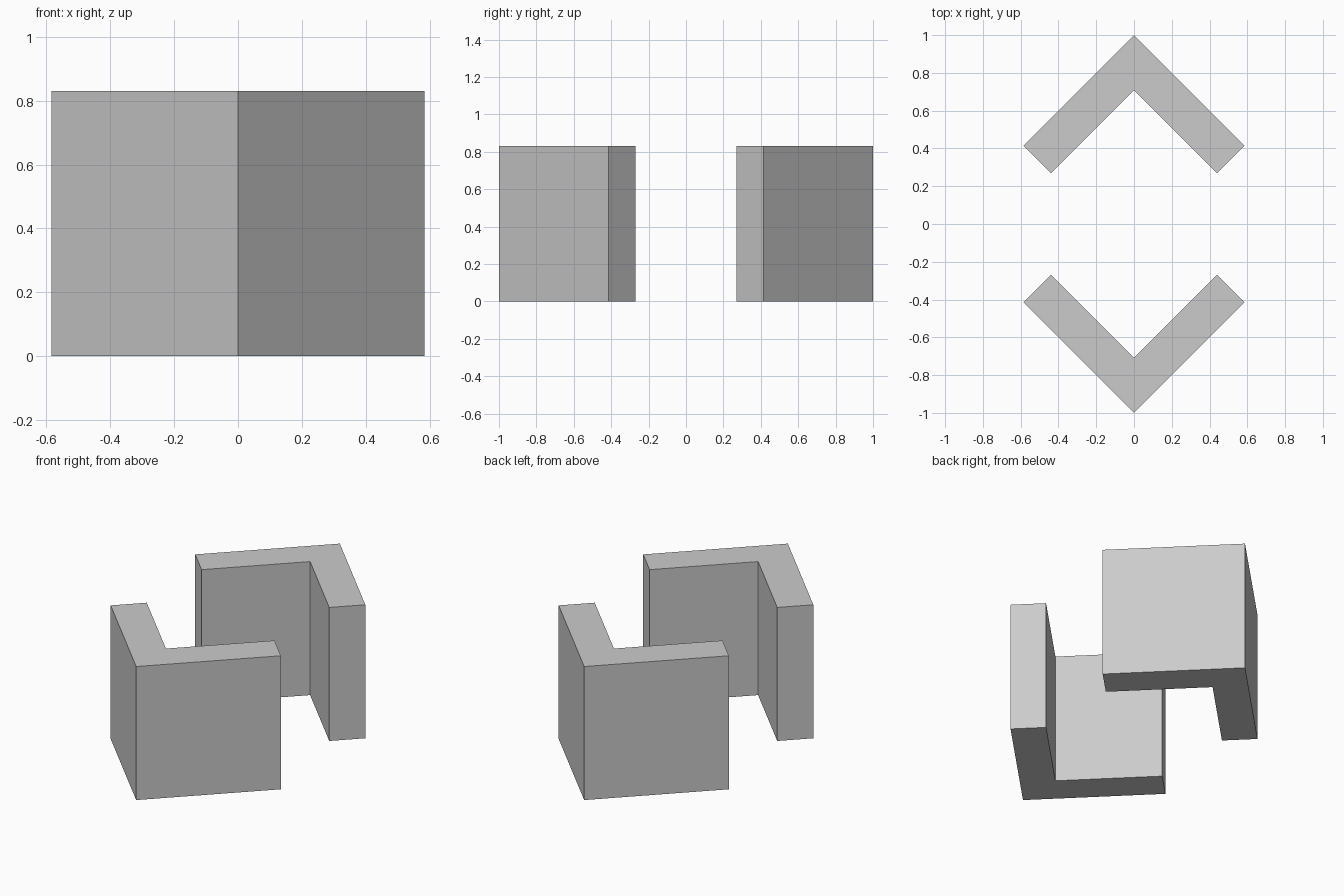
import bpy
import bmesh

if "Cube" in bpy.data.objects:
    bpy.data.objects.remove(bpy.data.objects["Cube"])

HEIGHT = 0.83
# Right-angled L wall seen from above, corner pointing to +y
PROFILE = [(0, 1), (-0.585, 0.415), (-0.439, 0.269),
           (0, 0.708), (0.439, 0.269), (0.585, 0.415)]


def corner_wall(name, side):
    """Extrude the L profile upwards; side = 1 for back, -1 for front."""
    bm = bmesh.new()
    # Turning by 180 degrees places the opposite wall
    base = bm.faces.new([bm.verts.new((side * x, side * y, 0)) for x, y in PROFILE])
    top = bmesh.ops.extrude_face_region(bm, geom=[base])["geom"]
    bmesh.ops.translate(bm, vec=(0, 0, HEIGHT),
                        verts=[g for g in top if isinstance(g, bmesh.types.BMVert)])
    bmesh.ops.recalc_face_normals(bm, faces=bm.faces)
    mesh = bpy.data.meshes.new(name)
    bm.to_mesh(mesh)
    bm.free()
    obj = bpy.data.objects.new(name, mesh)
    bpy.context.collection.objects.link(obj)
    return obj


# Two facing corner walls
corner_wall("back_corner_wall", 1)
corner_wall("front_corner_wall", -1)
